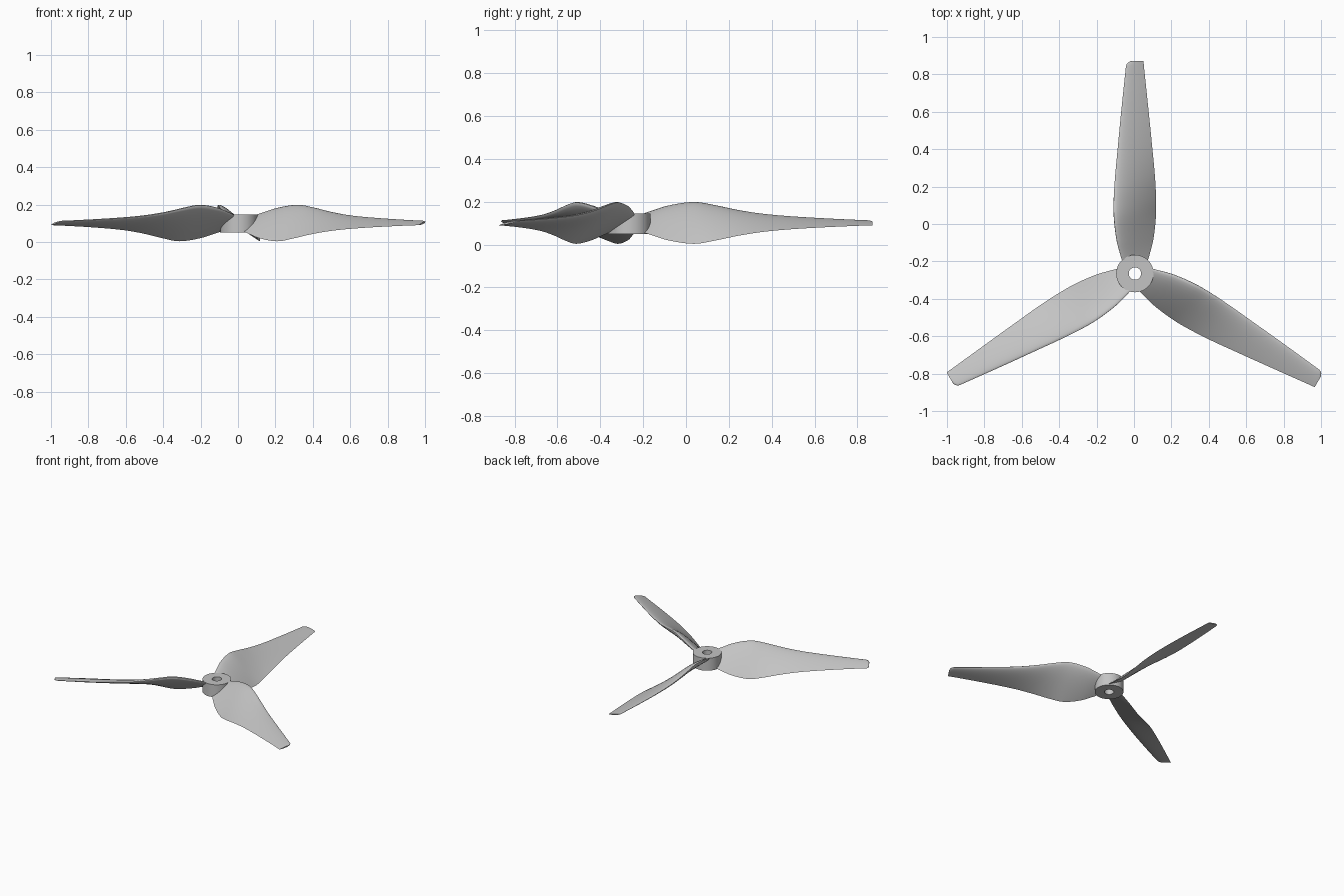
import bpy, bmesh, math
from mathutils import Vector, Matrix

cube = bpy.data.objects.get("Cube")
if cube:
    bpy.data.objects.remove(cube, do_unlink=True)

HUB = Vector((0.005, -0.265, 0.1))

grey = bpy.data.materials.new("light_grey")
grey.use_nodes = True
grey.diffuse_color = (0.55, 0.55, 0.55, 1)
grey.node_tree.nodes["Principled BSDF"].inputs["Base Color"].default_value = (0.55, 0.55, 0.55, 1)


def finish(bm, name, angle):
    bmesh.ops.recalc_face_normals(bm, faces=bm.faces)
    mesh = bpy.data.meshes.new(name)
    bm.to_mesh(mesh)
    bm.free()
    mesh.materials.append(grey)
    obj = bpy.data.objects.new(name, mesh)
    bpy.context.collection.objects.link(obj)
    obj.location = HUB
    bpy.ops.object.select_all(action='DESELECT')
    obj.select_set(True)
    bpy.context.view_layer.objects.active = obj
    bpy.ops.object.shade_smooth_by_angle(angle=math.radians(angle))
    return obj


def bridge(bm, a, b):
    n = len(a)
    for i in range(n):
        bm.faces.new((a[i], a[(i + 1) % n], b[(i + 1) % n], b[i]))


# Hub: a ring with a bore, lathed from a rectangular profile
bm = bmesh.new()
SEG = 64
rings = []
for radius, z in ((0.1, -0.05), (0.1, 0.046), (0.033, 0.046), (0.033, -0.05)):
    rings.append([bm.verts.new((radius * math.cos(math.tau * i / SEG),
                                radius * math.sin(math.tau * i / SEG), z)) for i in range(SEG)])
for i in range(4):
    bridge(bm, rings[i], rings[(i + 1) % 4])
finish(bm, "hub", 40)

# Blade stations: radius, leading half width, trailing half width, slope of the chord
STATIONS = [
    (0.06, 0.066, 0.066, 0.62), (0.10, 0.078, 0.078, 0.70),
    (0.18, 0.098, 0.098, 0.81), (0.30, 0.112, 0.112, 0.86),
    (0.40, 0.113, 0.113, 0.72), (0.52, 0.106, 0.107, 0.53),
    (0.66, 0.093, 0.094, 0.39), (0.85, 0.075, 0.075, 0.30),
    (1.09, 0.050, 0.050, 0.23),
]
# Rounded leading corner of the tip
TIP = [(1.11, 0.048, 0.048, 0.23), (1.122, 0.043, 0.047, 0.22),
       (1.131, 0.034, 0.046, 0.22), (1.136, 0.020, 0.046, 0.22)]


def spline(rows, steps):
    """Smooth curve through the rows, with unequal radius spacing."""
    pts = [Vector(r) for r in rows]

    def tangent(i):
        a, b = pts[max(i - 1, 0)], pts[min(i + 1, len(pts) - 1)]
        return (b - a) / (b[0] - a[0])

    out = []
    for i in range(len(pts) - 1):
        h = pts[i + 1][0] - pts[i][0]
        for s in range(steps):
            t = s / steps
            out.append(pts[i] * (2*t**3 - 3*t**2 + 1) + tangent(i) * h * (t**3 - 2*t**2 + t)
                       + pts[i + 1] * (3*t**2 - 2*t**3) + tangent(i + 1) * h * (t**3 - t**2))
    return out + [pts[-1]]


def thickness(t):
    """Half thickness of a symmetric aerofoil, t from nose to tail."""
    return 5 * 0.13 * (0.2969 * math.sqrt(t) - 0.126 * t - 0.3516 * t**2 + 0.2843 * t**3 - 0.1036 * t**4)


def section(bm, radius, lead, trail, slope, n=14):
    pitch = math.atan(slope)
    chord = (lead + trail) / math.cos(pitch)
    along = Vector((math.cos(pitch), 0, -math.sin(pitch)))
    up = Vector((math.sin(pitch), 0, math.cos(pitch)))
    nose = Vector((-lead, radius, lead * slope))
    ring = []
    for k in range(2 * n):
        t = (1 - math.cos(math.pi * k / n)) / 2
        side = 1 if k <= n else -1
        ring.append(bm.verts.new(nose + chord * (along * t + up * side * thickness(t))))
    return ring


# Three twisted blades around the hub
for name, turn in (("back_blade", 0), ("right_blade", 120), ("left_blade", 240)):
    bm = bmesh.new()
    loops = [section(bm, *row) for row in spline(STATIONS, 6) + TIP]
    for a, b in zip(loops, loops[1:]):
        bridge(bm, a, b)
    bm.faces.new(loops[0])
    bm.faces.new(loops[-1])
    bm.transform(Matrix.Rotation(math.radians(turn), 4, 'Z'))
    finish(bm, name, 45)
